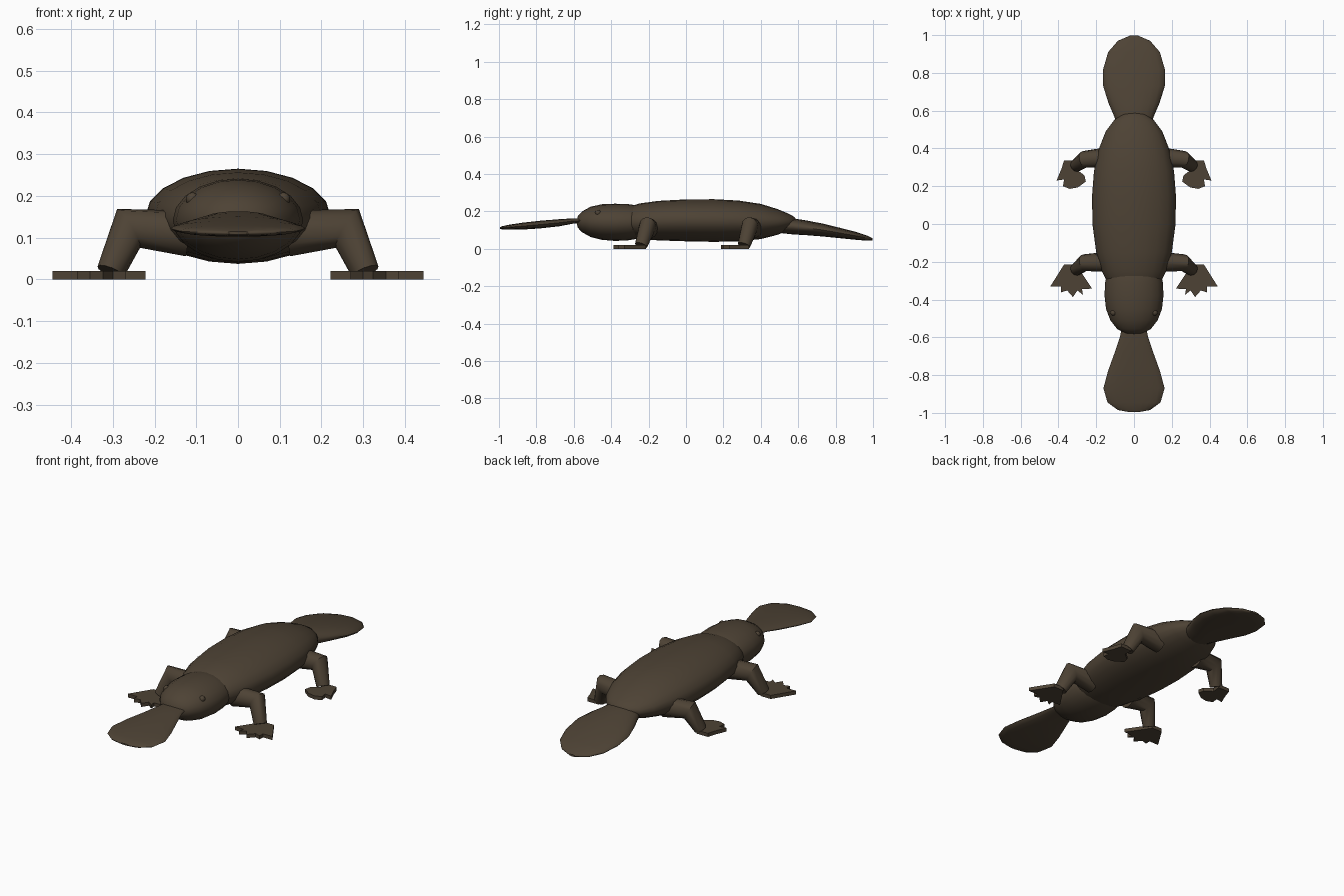
import bpy, bmesh, math
from mathutils import Vector

old = bpy.data.objects.get("Cube")
if old:
    bpy.data.objects.remove(old, do_unlink=True)

BROWN = (0.075, 0.055, 0.035, 1)
fur = bpy.data.materials.new("dark brown fur")
fur.use_nodes = True
fur.diffuse_color = BROWN
bsdf = fur.node_tree.nodes["Principled BSDF"]
bsdf.inputs["Base Color"].default_value = BROWN
bsdf.inputs["Roughness"].default_value = 0.8


def finish(name, bm, smooth=50):
    bmesh.ops.recalc_face_normals(bm, faces=bm.faces)
    mesh = bpy.data.meshes.new(name)
    bm.to_mesh(mesh)
    bm.free()
    mesh.materials.append(fur)
    obj = bpy.data.objects.new(name, mesh)
    bpy.context.collection.objects.link(obj)
    if smooth:
        bpy.ops.object.select_all(action="DESELECT")
        obj.select_set(True)
        bpy.context.view_layer.objects.active = obj
        bpy.ops.object.shade_smooth_by_angle(angle=math.radians(smooth))
    return obj


def skin(bm, rings):
    """Bridge neighbouring rings of points and cap both ends."""
    loops = [[bm.verts.new(p) for p in ring] for ring in rings]
    n = len(loops[0])
    for a, b in zip(loops, loops[1:]):
        for i in range(n):
            j = (i + 1) % n
            bm.faces.new((a[i], a[j], b[j], b[i]))
    bm.faces.new(loops[0])
    bm.faces.new(loops[-1])


def loft(name, sections, sides=20):
    """Elliptical sections along y: (y, half width, bottom z, top z)."""
    rings = []
    for y, w, lo, hi in sections:
        mid, h = (lo + hi) / 2, (hi - lo) / 2
        angles = [math.tau * i / sides for i in range(sides)]
        rings.append([(w * math.cos(a), y, mid + h * math.sin(a)) for a in angles])
    bm = bmesh.new()
    skin(bm, rings)
    return finish(name, bm)


# Torso, head, bill and tail
loft("body", [
    (-0.36, 0.10, 0.09, 0.19), (-0.31, 0.14, 0.065, 0.222), (-0.25, 0.17, 0.052, 0.242),
    (-0.15, 0.20, 0.045, 0.256), (0, 0.22, 0.04, 0.264), (0.15, 0.222, 0.037, 0.265),
    (0.28, 0.212, 0.04, 0.258), (0.4, 0.185, 0.052, 0.24), (0.49, 0.15, 0.075, 0.212),
    (0.55, 0.105, 0.1, 0.187), (0.58, 0.06, 0.125, 0.17), (0.59, 0.01, 0.145, 0.155)])
loft("head", [
    (-0.585, 0.01, 0.138, 0.148), (-0.578, 0.05, 0.112, 0.175), (-0.555, 0.09, 0.088, 0.2),
    (-0.51, 0.125, 0.063, 0.225), (-0.45, 0.148, 0.048, 0.238), (-0.38, 0.156, 0.042, 0.241),
    (-0.31, 0.153, 0.045, 0.239), (-0.25, 0.14, 0.055, 0.23), (-0.2, 0.11, 0.075, 0.21)])
loft("bill", [
    (-0.995, 0.03, 0.107, 0.115), (-0.985, 0.085, 0.104, 0.12), (-0.945, 0.14, 0.102, 0.129),
    (-0.87, 0.162, 0.103, 0.14), (-0.78, 0.138, 0.109, 0.15), (-0.68, 0.102, 0.12, 0.158),
    (-0.6, 0.075, 0.135, 0.163), (-0.53, 0.06, 0.14, 0.163)])
loft("tail", [
    (0.5, 0.08, 0.085, 0.165), (0.57, 0.105, 0.077, 0.163), (0.64, 0.135, 0.073, 0.152),
    (0.73, 0.163, 0.066, 0.135), (0.82, 0.163, 0.057, 0.113), (0.91, 0.137, 0.048, 0.09),
    (0.97, 0.085, 0.043, 0.07), (0.998, 0.02, 0.045, 0.056)])


def leg(name, side, shoulder, elbow, ankle, sides=12):
    """Bent tube with a mitred ring at the elbow."""
    pts = [Vector((side * x, y, z)) for x, y, z in (shoulder, elbow, ankle)]
    upper = (pts[1] - pts[0]).normalized()
    lower = (pts[2] - pts[1]).normalized()
    fore = Vector((0, 1, 0))
    rings = []
    specs = ((upper, 0.055, 1), (upper + lower, 0.045, 1.2), (lower, 0.034, 1))
    for p, (axis, r, stretch) in zip(pts, specs):
        u = (fore - axis.normalized() * fore.dot(axis.normalized())).normalized()
        v = axis.normalized().cross(u)
        rings.append([p + u * r * math.cos(math.tau * i / sides)
                      + v * r * stretch * math.sin(math.tau * i / sides)
                      for i in range(sides)])
    bm = bmesh.new()
    skin(bm, rings)
    finish(name, bm, 40)


def foot(name, side, outline, thick=0.02):
    """Flat webbed foot extruded from its outline."""
    bm = bmesh.new()
    face = bm.faces.new([bm.verts.new((side * x, y, 0)) for x, y in outline])
    top = bmesh.ops.extrude_face_region(bm, geom=[face])["geom"]
    verts = [g for g in top if isinstance(g, bmesh.types.BMVert)]
    bmesh.ops.translate(bm, verts=verts, vec=(0, 0, thick))
    finish(name, bm, 0)


FRONT_FOOT = [
    (0.37, -0.214), (0.444, -0.332), (0.386, -0.332), (0.386, -0.362), (0.354, -0.352),
    (0.323, -0.387), (0.3, -0.352), (0.27, -0.375), (0.275, -0.345), (0.222, -0.342),
    (0.307, -0.214)]
HIND_FOOT = [
    (0.37, 0.337), (0.383, 0.295), (0.41, 0.23), (0.37, 0.236), (0.376, 0.2),
    (0.34, 0.186), (0.297, 0.194), (0.255, 0.225), (0.262, 0.257), (0.305, 0.29),
    (0.3, 0.337)]

# Limbs and eyes on both sides
for word, s in (("left", 1), ("right", -1)):
    leg(word + "_front_leg", s, (0.12, -0.2, 0.11), (0.262, -0.205, 0.122), (0.305, -0.24, 0.018))
    leg(word + "_hind_leg", s, (0.12, 0.355, 0.11), (0.262, 0.342, 0.122), (0.305, 0.31, 0.018))
    foot(word + "_front_foot", s, FRONT_FOOT)
    foot(word + "_hind_foot", s, HIND_FOOT)
    bm = bmesh.new()
    bmesh.ops.create_uvsphere(bm, u_segments=12, v_segments=8, radius=0.016)
    bmesh.ops.translate(bm, verts=bm.verts, vec=(s * 0.109, -0.47, 0.192))
    finish(word + "_eye", bm)
